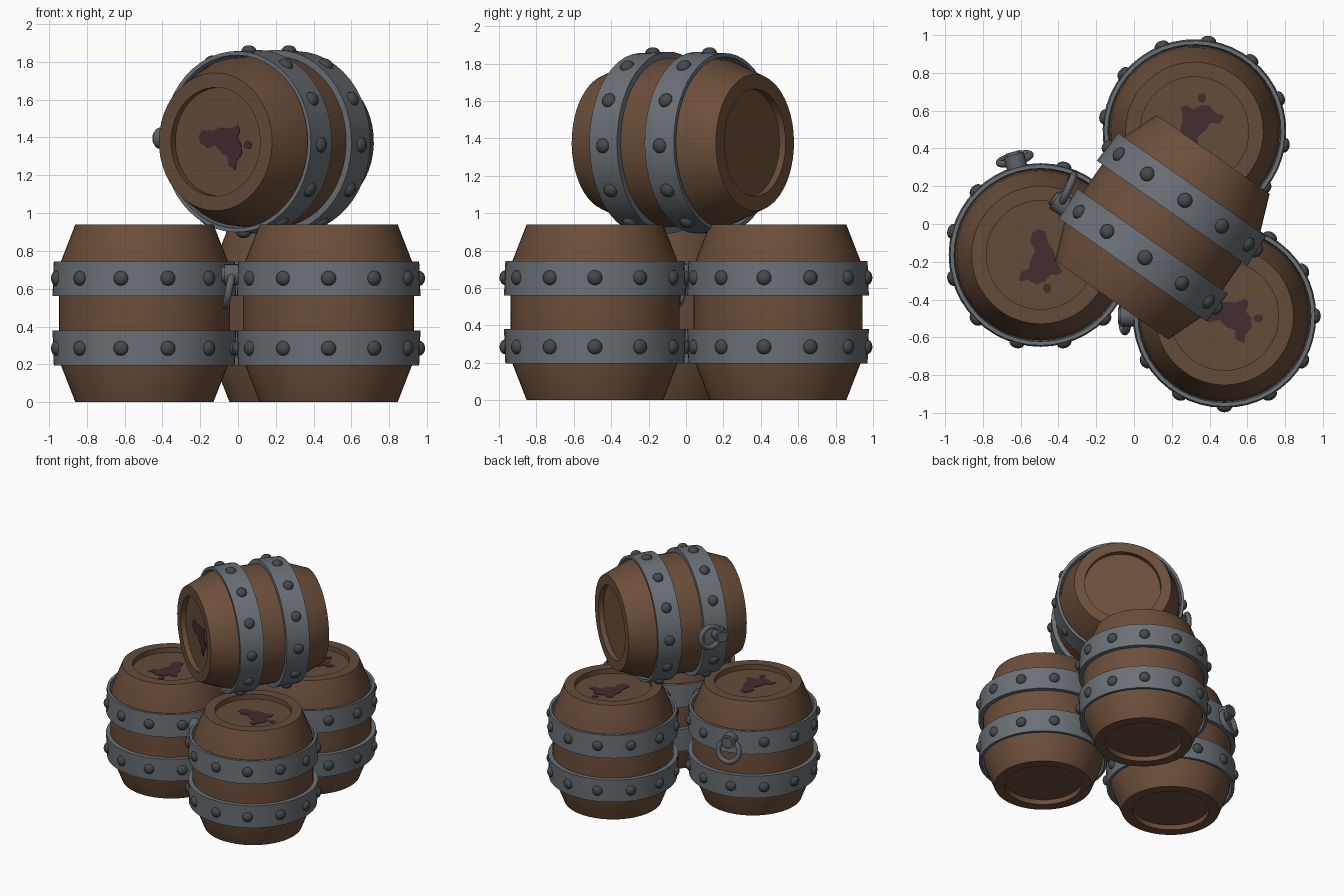
import bpy, bmesh, math
from mathutils import Matrix, Vector

if "Cube" in bpy.data.objects:
    bpy.data.objects.remove(bpy.data.objects["Cube"])

def mat(name, c):
    m = bpy.data.materials.new(name)
    m.diffuse_color = (*c, 1)
    m.use_nodes = True
    m.node_tree.nodes["Principled BSDF"].inputs["Base Color"].default_value = m.diffuse_color
    return m

WOOD = mat("barrel wood", (0.150, 0.077, 0.042))
LID = mat("lid wood", (0.125, 0.072, 0.042))
IRON = mat("band iron", (0.145, 0.165, 0.185))
RIVET = mat("rivet iron", (0.058, 0.066, 0.066))
RING = mat("ring iron", (0.115, 0.125, 0.135))
STAIN = mat("wine stain", (0.055, 0.026, 0.030))

SEG = 48
H = 0.94

def finish(name, bm, mats, M, angle=30):
    bmesh.ops.recalc_face_normals(bm, faces=bm.faces[:])
    me = bpy.data.meshes.new(name)
    bm.to_mesh(me)
    bm.free()
    for m in mats:
        me.materials.append(m)
    ob = bpy.data.objects.new(name, me)
    bpy.context.collection.objects.link(ob)
    ob.matrix_world = M
    bpy.ops.object.select_all(action='DESELECT')
    ob.select_set(True)
    bpy.context.view_layer.objects.active = ob
    bpy.ops.object.shade_smooth_by_angle(angle=math.radians(angle))
    return ob

def lathe(bm, prof, closed=False):
    """Revolve (radius, z) points about z; open profiles get end caps."""
    rows = [[bm.verts.new((r * math.cos(2 * math.pi * i / SEG),
                           r * math.sin(2 * math.pi * i / SEG), z))
             for i in range(SEG)] for r, z in prof]
    pairs = list(zip(rows, rows[1:]))
    if closed:
        pairs.append((rows[-1], rows[0]))
    for a, b in pairs:
        for i in range(SEG):
            j = (i + 1) % SEG
            bm.faces.new((a[i], a[j], b[j], b[i]))
    if not closed:
        bm.faces.new(rows[0])
        bm.faces.new(rows[-1])

def body(tag, M):
    # staved body with a recessed head at both ends
    half = [(0.287, 0.04), (0.287, 0.0), (0.365, 0.0), (0.443, 0.20), (0.452, 0.30)]
    bm = bmesh.new()
    lathe(bm, half + [(r, H - z) for r, z in reversed(half)])
    bmesh.ops.recalc_face_normals(bm, faces=bm.faces[:])
    for f in bm.faces:
        if f.normal.z > 0.9:
            f.material_index = 1
    finish("barrel_body_" + tag, bm, [WOOD, LID], M)

def bands(tag, M):
    # two iron hoops, slightly tapered outward to the middle
    bm = bmesh.new()
    lo = [(0.458, 0.195), (0.479, 0.195), (0.486, 0.38), (0.450, 0.38)]
    lathe(bm, lo, True)
    lathe(bm, [(r, H - z) for r, z in lo], True)
    finish("barrel_bands_" + tag, bm, [IRON], M)

def rivets(tag, M):
    # twelve domed rivets on each hoop
    bm = bmesh.new()
    for z in (0.285, H - 0.285):
        for k in range(12):
            T = (Matrix.Rotation(k * math.pi / 6, 4, 'Z')
                 @ Matrix.Translation((0.481, 0, z))
                 @ Matrix.Diagonal((0.029, 0.040, 0.040, 1))
                 @ Matrix.Rotation(math.pi / 2, 4, 'Y'))
            bmesh.ops.create_uvsphere(bm, u_segments=14, v_segments=10, radius=1, matrix=T)
    finish("barrel_rivets_" + tag, bm, [RIVET], M, 60)

def handle(tag, M):
    # stud on the upper hoop
    bm = bmesh.new()
    bmesh.ops.create_cone(bm, cap_ends=True, segments=20, radius1=0.055, radius2=0.055, depth=0.10,
                          matrix=Matrix.Translation((-0.515, 0, 0.675))
                          @ Matrix.Rotation(math.pi / 2, 4, 'Y'))
    rim = [e for e in bm.edges if all(v.co.x < -0.55 for v in e.verts)]
    bmesh.ops.bevel(bm, geom=rim, offset=0.015, segments=2, affect='EDGES')
    finish("ring_stud_" + tag, bm, [RING], M, 50)
    # hanging ring, leaning outward at the bottom
    bm = bmesh.new()
    n, m, R, r = 32, 10, 0.083, 0.020
    rows = []
    for i in range(n):
        a = 2 * math.pi * i / n
        rows.append([])
        for j in range(m):
            b = 2 * math.pi * j / m
            d = R + r * math.cos(b)
            rows[-1].append(bm.verts.new((r * math.sin(b), d * math.cos(a), d * math.sin(a))))
    for i in range(n):
        for j in range(m):
            p, q, k = rows[i], rows[(i + 1) % n], (j + 1) % m
            bm.faces.new((p[j], p[k], q[k], q[j]))
    T = Matrix.Translation((-0.527, 0, 0.592)) @ Matrix.Rotation(math.radians(11), 4, 'Y')
    finish("hanging_ring_" + tag, bm, [RING], M @ T, 60)

def stain(tag, M):
    # thin irregular spill on the lid with one droplet
    blob = [(-.135, .025), (-.115, .058), (-.05, .055), (.0, .075), (.06, .072), (.115, .092),
            (.128, .06), (.112, .025), (.14, -.01), (.145, -.06), (.11, -.10), (.105, -.145),
            (.06, -.125), (.055, -.075), (.015, -.06), (-.03, -.02), (-.08, -.035), (-.125, -.01)]
    drop = [(.18 + .026 * math.cos(k * math.pi / 5), -.012 + .022 * math.sin(k * math.pi / 5))
            for k in range(10)]
    bm = bmesh.new()
    for pts in (blob, drop):
        f = bm.faces.new([bm.verts.new((x, y, H - 0.04)) for x, y in pts])
        g = bmesh.ops.extrude_face_region(bm, geom=[f])['geom']
        for v in g:
            if isinstance(v, bmesh.types.BMVert):
                v.co.z += 0.004
    finish("lid_stain_" + tag, bm, [STAIN], M)

def upright(x, y, deg):
    return Matrix.Translation((x, y, 0)) @ Matrix.Rotation(math.radians(deg), 4, 'Z')

# fourth barrel lies on its side across the other three
a = math.radians(34.9)
s, c = math.sin(a), math.cos(a)
lying = Matrix(((c, 0, -s, 0.15), (-s, 0, -c, -0.017), (0, 1, 0, 1.377), (0, 0, 0, 1)))
lying = lying @ Matrix.Rotation(math.radians(-2), 4, 'Z') @ Matrix.Translation((0, 0, -H / 2))

for tag, M in (("left", upright(-0.495, -0.164, -75)),
               ("back", upright(0.32, 0.492, 81)),
               ("right", upright(0.479, -0.487, 0)),
               ("top", lying)):
    for part in (body, bands, rivets, handle, stain):
        part(tag, M)
